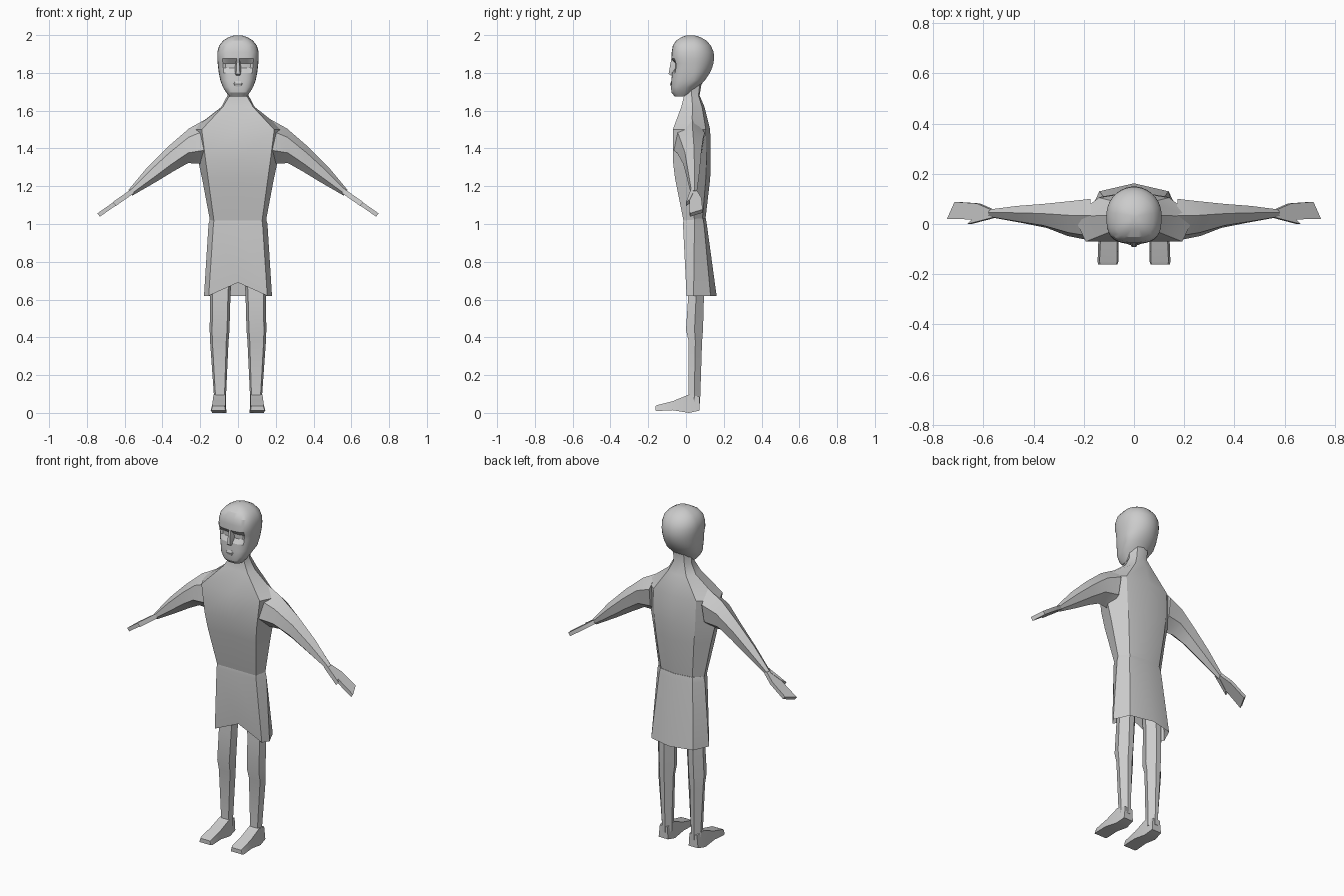
import bpy, bmesh, math


def finish(name, bm, mirror=False, angle=30):
    bmesh.ops.recalc_face_normals(bm, faces=bm.faces[:])
    me = bpy.data.meshes.new(name)
    bm.to_mesh(me)
    bm.free()
    ob = bpy.data.objects.new(name, me)
    bpy.context.collection.objects.link(ob)
    if mirror:
        ob.modifiers.new("mirror", 'MIRROR').use_mirror_merge = False
    bpy.ops.object.select_all(action='DESELECT')
    ob.select_set(True)
    bpy.context.view_layer.objects.active = ob
    bpy.ops.object.shade_smooth_by_angle(angle=math.radians(angle))
    return ob


def loft(name, rings, mirror=False, caps=(True, True), angle=30):
    """Skin a list of equal-length closed rings of 3D points."""
    bm = bmesh.new()
    vs = [[bm.verts.new(p) for p in r] for r in rings]
    n = len(vs[0])
    for a, b in zip(vs, vs[1:]):
        for i in range(n):
            j = (i + 1) % n
            bm.faces.new((a[i], a[j], b[j], b[i]))
    if caps[0]:
        bm.faces.new(vs[0])
    if caps[1]:
        bm.faces.new(vs[-1])
    return finish(name, bm, mirror, angle)


def body_ring(z, front, side, back, back_y, z_mid=None):
    """Symmetric eight-point section: front centre, corners, sides, back ridge."""
    half = [front, side, back]
    return ([(0, front[1], z if z_mid is None else z_mid)]
            + [(x, y, z) for x, y in half] + [(0, back_y, z)]
            + [(-x, y, z) for x, y in reversed(half)])


# Torso with neck
loft("torso", [
    body_ring(1.00, (.125, -.010), (.145, .045), (.100, .085), .100),
    body_ring(1.24, (.158, -.058), (.190, .035), (.125, .105), .128),
    body_ring(1.34, (.172, -.070), (.212, .030), (.135, .108), .131),
    body_ring(1.50, (.192, -.070), (.240, .030), (.140, .105), .128),
    body_ring(1.62, (.080, -.025), (.088, .035), (.060, .085), .098),
    body_ring(1.68, (.045, -.010), (.056, .030), (.035, .066), .072),
    body_ring(1.76, (.045, -.010), (.056, .030), (.035, .075), .085)])

# Skirt, open below, notched at the front
loft("skirt", [
    body_ring(1.03, (.125, -.012), (.148, .045), (.105, .090), .105),
    body_ring(1.00, (.130, -.016), (.156, .045), (.110, .095), .110),
    body_ring(.62, (.155, .003), (.180, .040), (.138, .130), .162, .69)],
    caps=(True, False))

# Arms: top x z, bottom x z, front y, back y
arm = []
for xt, zt, xb, zb, yf, yb in [
        (.17, 1.555, .18, 1.32, -.065, .100), (.26, 1.505, .265, 1.322, -.048, .090),
        (.37, 1.410, .34, 1.280, -.015, .080), (.48, 1.300, .43, 1.225, .004, .072),
        (.58, 1.180, .56, 1.150, .026, .058)]:
    def at(t, y):
        return (xb + (xt - xb) * t, yf + (yb - yf) * y, zb + (zt - zb) * t)
    arm.append([at(1, .6), at(.75, .1), at(.3, 0), at(0, .45), at(.25, .9), at(.7, 1)])
loft("arm", arm, mirror=True)


# Hands and thumbs: flat outlines sloping along the forearm
def paddle(name, outline, thick):
    rings = []
    for s in (-.5, .5):
        rings.append([(x + s * thick * .6, y, 1.165 - (x - .57) * .70 + s * thick * .8)
                      for x, y in outline])
    loft(name, rings, mirror=True)


paddle("hand", [(.565, .026), (.61, .018), (.738, .020), (.708, .088),
                (.62, .082), (.565, .058)], .022)
paddle("thumb", [(.555, .026), (.60, .014), (.655, .000), (.635, .020), (.58, .040)], .026)

# Legs: z, inner x, outer x, front y, back y
leg = []
for z, xi, xo, yf, yb in [(.80, .03, .145, .015, .095), (.62, .040, .148, .012, .095),
                          (.44, .045, .150, .000, .090), (.38, .050, .148, .014, .085),
                          (.10, .063, .128, .012, .076), (.05, .063, .130, .012, .074)]:
    c, w, d = (xi + xo) / 2, (xo - xi) / 2, yb - yf
    leg.append([(c - .75 * w, yf, z), (c + .75 * w, yf, z), (c + w, yf + .5 * d, z),
                (c + .3 * w, yb, z), (c - .3 * w, yb, z), (c - w, yf + .5 * d, z)])
loft("leg", leg, mirror=True)

# Feet: y, inner x, outer x, sole z, top z
loft("foot", [[(xi, y, z0), (xo, y, z0), (xo - .008, y, z1), (xi + .005, y, z1)]
              for y, xi, xo, z0, z1 in [(.072, .068, .130, .012, .085), (.015, .062, .138, 0, .097),
                                        (-.07, .062, .142, .014, .062), (-.15, .062, .145, .010, .042),
                                        (-.162, .066, .142, .012, .036)]], mirror=True)

# Head: z, half width, front y, back y; squarer at the face, round behind
head = []
N = 32
for z, w, yf, yb in [(1.675, .045, -.060, .020), (1.695, .062, -.076, .045),
                     (1.725, .080, -.080, .068), (1.76, .094, -.078, .100),
                     (1.80, .102, -.074, .127), (1.825, .105, -.070, .138),
                     (1.85, .108, -.070, .146), (1.875, .110, -.078, .149),
                     (1.91, .110, -.076, .147), (1.945, .100, -.070, .132),
                     (1.972, .078, -.052, .107), (1.99, .048, -.022, .075),
                     (1.999, .018, .005, .042)]:
    cy, ring = .035 if z > 1.74 else (yf + yb) / 2, []
    for i in range(N):
        a = 2 * math.pi * (i + .5) / N
        c, s = math.cos(a), math.sin(a)
        e = .65 if s < 0 else 1
        x = w * math.copysign(abs(c) ** e, c)
        y = cy + (yb - cy) * s if s > 0 else cy - (cy - yf) * abs(s) ** e
        # eye sockets
        if 1.81 < z < 1.86 and s < -.3 and .022 < abs(x) < .078:
            y += .014
        ring.append((x, y, z))
    head.append(ring)
loft("head", head, angle=25)

# Nose wedge
loft("nose", [[(-w, -.055, z), (-.5 * w, y, z), (.5 * w, y, z), (w, -.055, z)]
              for z, w, y in [(1.785, .018, -.078), (1.795, .020, -.092), (1.88, .010, -.077)]])

# Lips
loft("mouth", [[(-w, -.06, z), (-.6 * w, y, z), (.6 * w, y, z), (w, -.06, z)]
               for z, w, y in [(1.728, .022, -.080), (1.742, .034, -.084), (1.756, .022, -.078)]])
